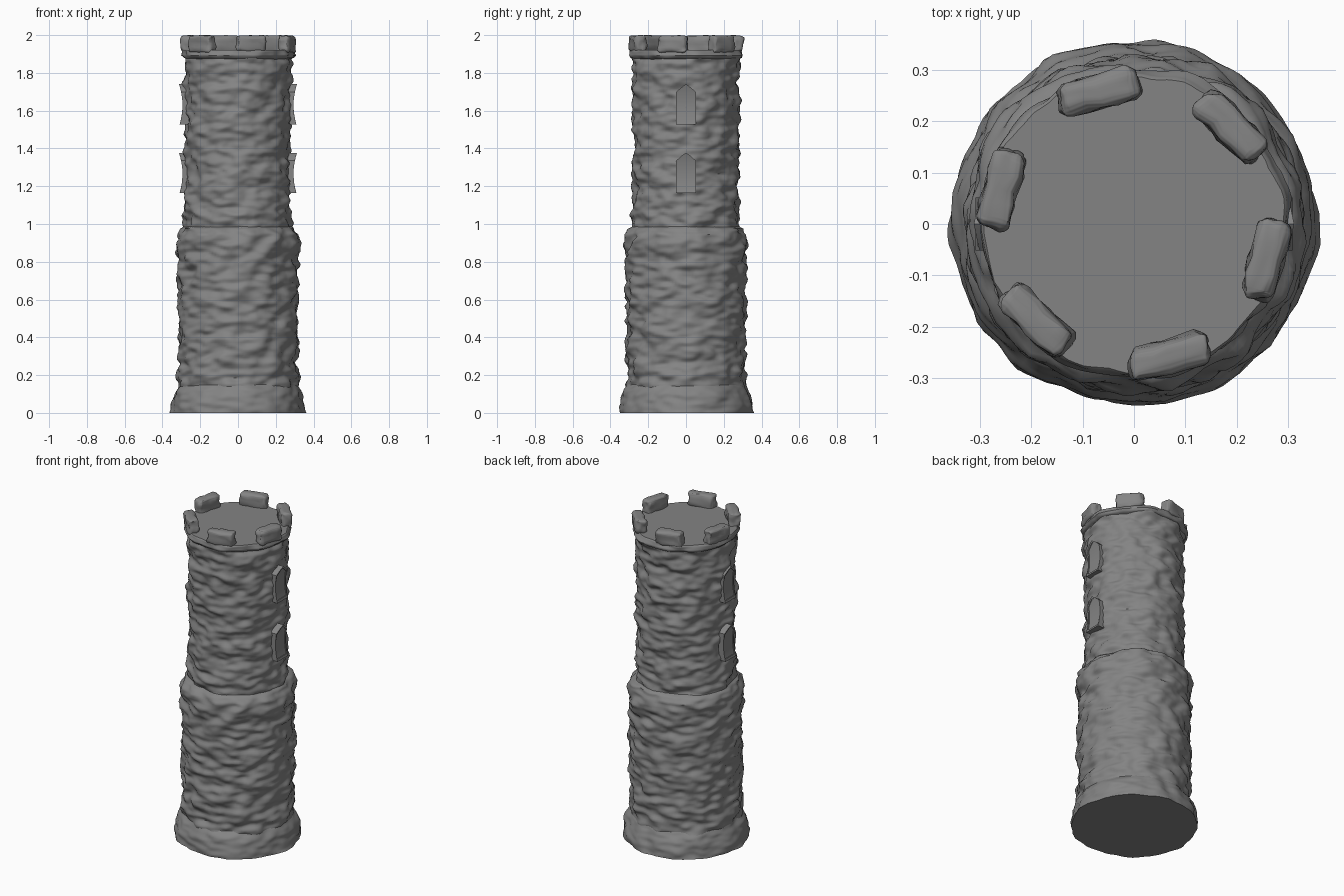
import bpy, bmesh, math
from mathutils import Vector, Matrix, noise

if "Cube" in bpy.data.objects:
    bpy.data.objects.remove(bpy.data.objects["Cube"])

SEG = 112
STONE = bpy.data.materials.new("dark_stone")
STONE.diffuse_color = (0.23, 0.23, 0.23, 1)
STONE.use_nodes = True
STONE.node_tree.nodes["Principled BSDF"].inputs["Base Color"].default_value = STONE.diffuse_color


def finish(bm, name, angle=50):
    bmesh.ops.recalc_face_normals(bm, faces=bm.faces)
    me = bpy.data.meshes.new(name)
    bm.to_mesh(me)
    bm.free()
    me.materials.append(STONE)
    ob = bpy.data.objects.new(name, me)
    bpy.context.collection.objects.link(ob)
    bpy.ops.object.select_all(action='DESELECT')
    ob.select_set(True)
    bpy.context.view_layer.objects.active = ob
    bpy.ops.object.shade_smooth_by_angle(angle=math.radians(angle))
    return ob


def stone(p):
    """Rough masonry relief: wide flat lumps in uneven courses plus light grain."""
    big = noise.noise(Vector((p.x * 10, p.y * 10, p.z * 13)))
    mid = noise.noise(Vector((p.x * 15 + 9, p.y * 15, p.z * 30)))
    fine = noise.noise(Vector((p.x * 40, p.y * 40 + 5, p.z * 50)))
    return 0.6 * big + 0.45 * mid + 0.12 * fine


def resample(profile, step):
    pts = []
    for (r0, z0), (r1, z1) in zip(profile, profile[1:]):
        n = max(1, round(math.hypot(r1 - r0, z1 - z0) / step))
        pts += [(r0 + (r1 - r0) * i / n, z0 + (z1 - z0) * i / n) for i in range(n)]
    return pts + [profile[-1]]


def stone_lathe(name, profile, amp, step=0.009, bottom=False, top=False):
    """Revolve a profile and roughen it radially like weathered stone."""
    bm = bmesh.new()
    rings = []
    for r, z in resample(profile, step):
        ring = []
        for i in range(SEG):
            a = 2 * math.pi * i / SEG
            d = Vector((math.cos(a), math.sin(a), 0))
            p = d * r + Vector((0, 0, z))
            ring.append(bm.verts.new(p + d * amp * stone(p)))
        rings.append(ring)
    for a, b in zip(rings, rings[1:]):
        for i in range(SEG):
            j = (i + 1) % SEG
            bm.faces.new((a[i], a[j], b[j], b[i]))
    caps = []
    if bottom:
        caps.append(bm.faces.new(rings[0][::-1]))
    if top:
        caps.append(bm.faces.new(rings[-1]))
    # Crisp border round the flat caps
    bmesh.ops.split_edges(bm, edges=[e for f in caps for e in f.edges])
    return finish(bm, name)


# Tower body: flared foot, wide lower drum, narrower upper drum
stone_lathe("flared_base", [(0.355, 0), (0.352, 0.04), (0.342, 0.09), (0.330, 0.12),
                            (0.310, 0.15)], 0.022, bottom=True)
stone_lathe("lower_shaft", [(0.314, 0.13), (0.314, 0.5), (0.318, 0.80), (0.324, 0.90),
                            (0.319, 0.945), (0.300, 0.975), (0.272, 0.99)], 0.034)
stone_lathe("upper_shaft", [(0.281, 0.97), (0.277, 1.2), (0.279, 1.6), (0.282, 1.89)], 0.034)

# Rim band that closes into the flat roof deck
stone_lathe("rim_and_deck", [(0.275, 1.872), (0.292, 1.880), (0.301, 1.893), (0.297, 1.908),
                             (0.295, 1.917), (0.290, 1.922)], 0.020, step=0.006, top=True)

# Six worn battlement blocks
for k in range(6):
    a = math.radians(45 + 60 * k)
    bm = bmesh.new()
    bmesh.ops.create_cube(bm, size=1)
    bmesh.ops.scale(bm, vec=(0.064, 0.157, 0.092), verts=bm.verts)
    bmesh.ops.bevel(bm, geom=bm.edges[:], offset=0.018, segments=3, affect='EDGES', profile=0.5)
    bmesh.ops.subdivide_edges(bm, edges=bm.edges[:], cuts=3, use_grid_fill=True)
    bm.transform(Matrix.Rotation(a, 4, 'Z') @ Matrix.Translation((0.267, 0, 1.952)))
    for v in bm.verts:
        n = noise.noise_vector(v.co * 24) + 0.5 * noise.noise_vector(v.co * 50)
        v.co += Vector((n.x * 0.009, n.y * 0.009, n.z * 0.004))
        v.co.z = min(v.co.z, 2.0)
    finish(bm, f"battlement_{k + 1}")


# Pointed windows: frame bowed inwards at mid height with a sunken pane
def outline(w, z0, z1, tip):
    pts = [(-w, z0), (w, z0)]
    pts += [(w, z0 + (z1 - z0) * i / 8) for i in range(1, 9)]
    pts += [(w * 0.5, z1 + (tip - z1) * 0.58), (0, tip), (-w * 0.5, z1 + (tip - z1) * 0.58)]
    pts += [(-w, z0 + (z1 - z0) * i / 8) for i in range(8, 0, -1)]
    return pts


def window(name, side, zb):
    def face_x(z):
        return 0.294 + 0.016 * ((z - 0.100) / 0.105) ** 2

    bm = bmesh.new()
    outer = outline(0.052, 0, 0.170, 0.212)
    inner = outline(0.043, 0.014, 0.164, 0.200)
    loops = []
    for pts, dx in ((outer, None), (outer, 0), (inner, 0), (inner, -0.004)):
        loops.append([bm.verts.new((side * (0.26 if dx is None else face_x(z) + dx), y, zb + z))
                      for y, z in pts])
    n = len(outer)
    for a, b in zip(loops, loops[1:]):
        for i in range(n):
            j = (i + 1) % n
            bm.faces.new((a[i], a[j], b[j], b[i]))
    # Pane built as strips so that it follows the bow
    p = loops[-1]
    rows = [(p[0], p[1])] + [(p[-1 - i], p[2 + i]) for i in range(8)] + [(p[12], p[10])]
    for (l0, r0), (l1, r1) in zip(rows, rows[1:]):
        bm.faces.new((l0, r0, r1, l1))
    bm.faces.new((p[12], p[10], p[11]))
    return finish(bm, name, 30)


for side, label in ((1, "right"), (-1, "left")):
    window(f"{label}_window_lower", side, 1.165)
    window(f"{label}_window_upper", side, 1.528)
